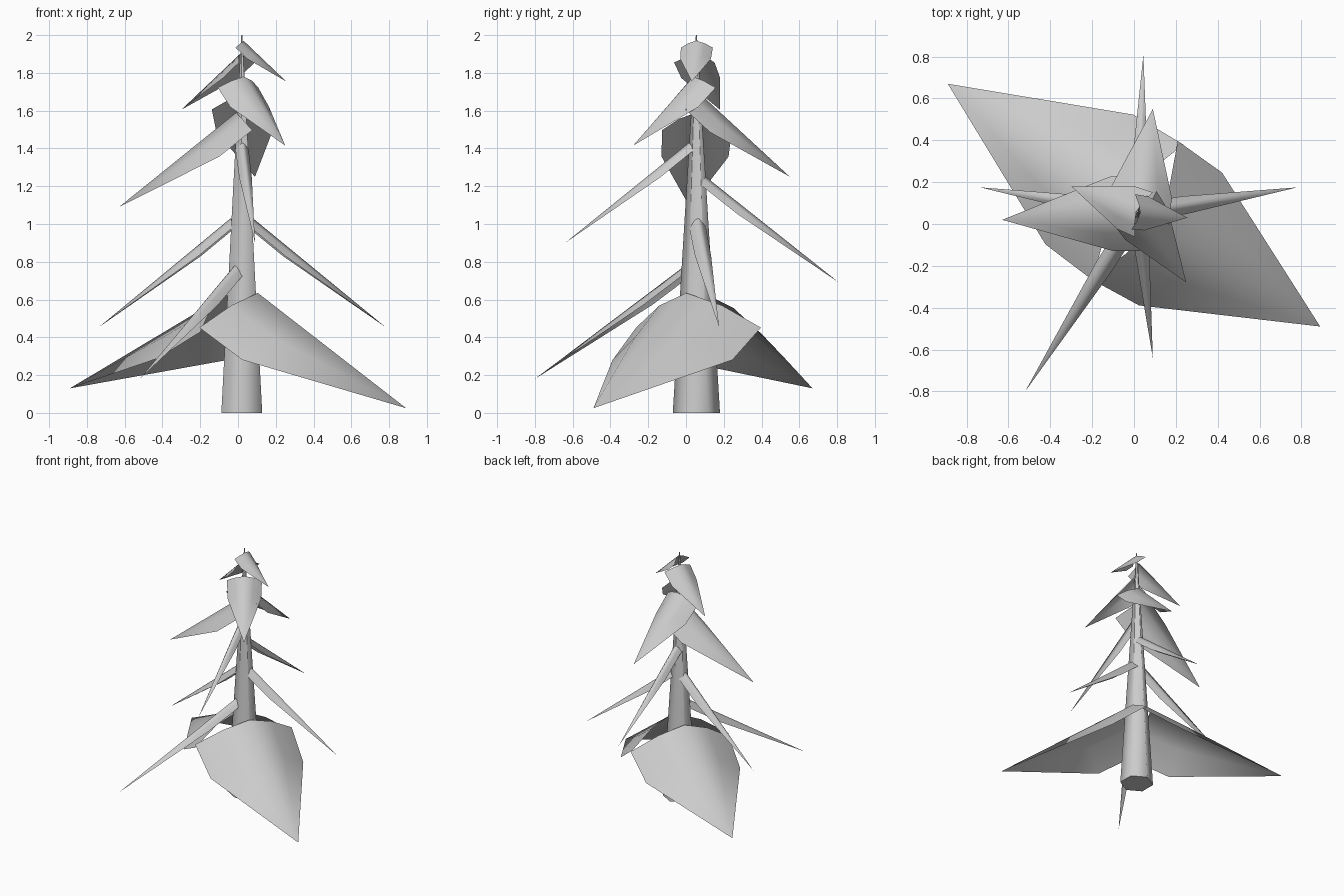
import bpy, math
from mathutils import Vector

if "Cube" in bpy.data.objects:
    bpy.data.objects.remove(bpy.data.objects["Cube"])

CX, CY = 0.02, 0.055   # trunk axis


def make_object(name, verts, faces):
    mesh = bpy.data.meshes.new(name)
    mesh.from_pydata(verts, [], faces)
    mesh.update()
    obj = bpy.data.objects.new(name, mesh)
    bpy.context.collection.objects.link(obj)
    return obj


def bough(name, tip, z0, a0, w, d):
    """Arched sheet: two rows across the ridge, meeting at a pointed tip."""
    tip = Vector(tip)
    out = Vector((tip.x - CX, tip.y - CY, 0)).normalized()
    start = Vector((CX, CY, z0)) + out * a0
    ridge = tip - start
    side = Vector((0, 0, 1)).cross(out)
    down = ridge.normalized().cross(side).normalized()
    if down.z > 0:
        down = -down
    arch = [(-1, 1), (-0.5, 0.36), (0, 0), (0.5, 0.36), (1, 1)]
    verts = []
    for s, k in ((0, 1), (0.28, 0.96)):
        for p, q in arch:
            verts.append(start + ridge * s + side * (p * w * k) + down * (q * d))
    verts.append(tip)
    faces = [(i + 1, i, i + 5, i + 6) for i in range(4)]
    faces += [(i + 6, i + 5, 10) for i in range(4)]
    obj = make_object(name, verts, faces)
    obj.data.shade_smooth()
    return obj


# Six-sided tapering trunk
bpy.ops.mesh.primitive_cone_add(vertices=6, radius1=0.125, radius2=0.003,
                                depth=2.0, location=(CX, CY, 1.0))
trunk = bpy.context.object
trunk.name = "trunk"
bpy.ops.object.shade_smooth_by_angle(angle=math.radians(65))

# Boughs: tip, height on trunk, offset from axis, half width, droop
boughs = [
    ("low_bough_right", (0.89, -0.49, 0.025), 0.635, 0.10, 0.39, 0.22),
    ("low_bough_left", (-0.89, 0.67, 0.13), 0.625, 0.10, 0.39, 0.22),
    ("thin_bough_front_left", (-0.52, -0.80, 0.18), 0.78, 0.07, 0.045, 0.05),
    ("thin_bough_left", (-0.735, 0.175, 0.455), 1.03, 0.06, 0.045, 0.05),
    ("thin_bough_right", (0.78, 0.175, 0.455), 1.03, 0.06, 0.045, 0.05),
    ("thin_bough_back", (0.045, 0.81, 0.69), 1.25, 0.05, 0.04, 0.05),
    ("thin_bough_front", (0.09, -0.64, 0.90), 1.43, 0.04, 0.035, 0.045),
    ("upper_bough_left", (-0.63, 0.02, 1.09), 1.59, 0.03, 0.185, 0.12),
    ("upper_bough_back", (0.09, 0.55, 1.25), 1.68, 0.03, 0.155, 0.10),
    ("upper_bough_front", (0.25, -0.28, 1.415), 1.78, 0.02, 0.13, 0.08),
    ("top_bough_left", (-0.30, 0.18, 1.605), 1.90, 0.01, 0.115, 0.06),
    ("top_bough_right", (0.255, 0.03, 1.755), 1.97, 0.01, 0.085, 0.05),
]
for b in boughs:
    bough(*b)
